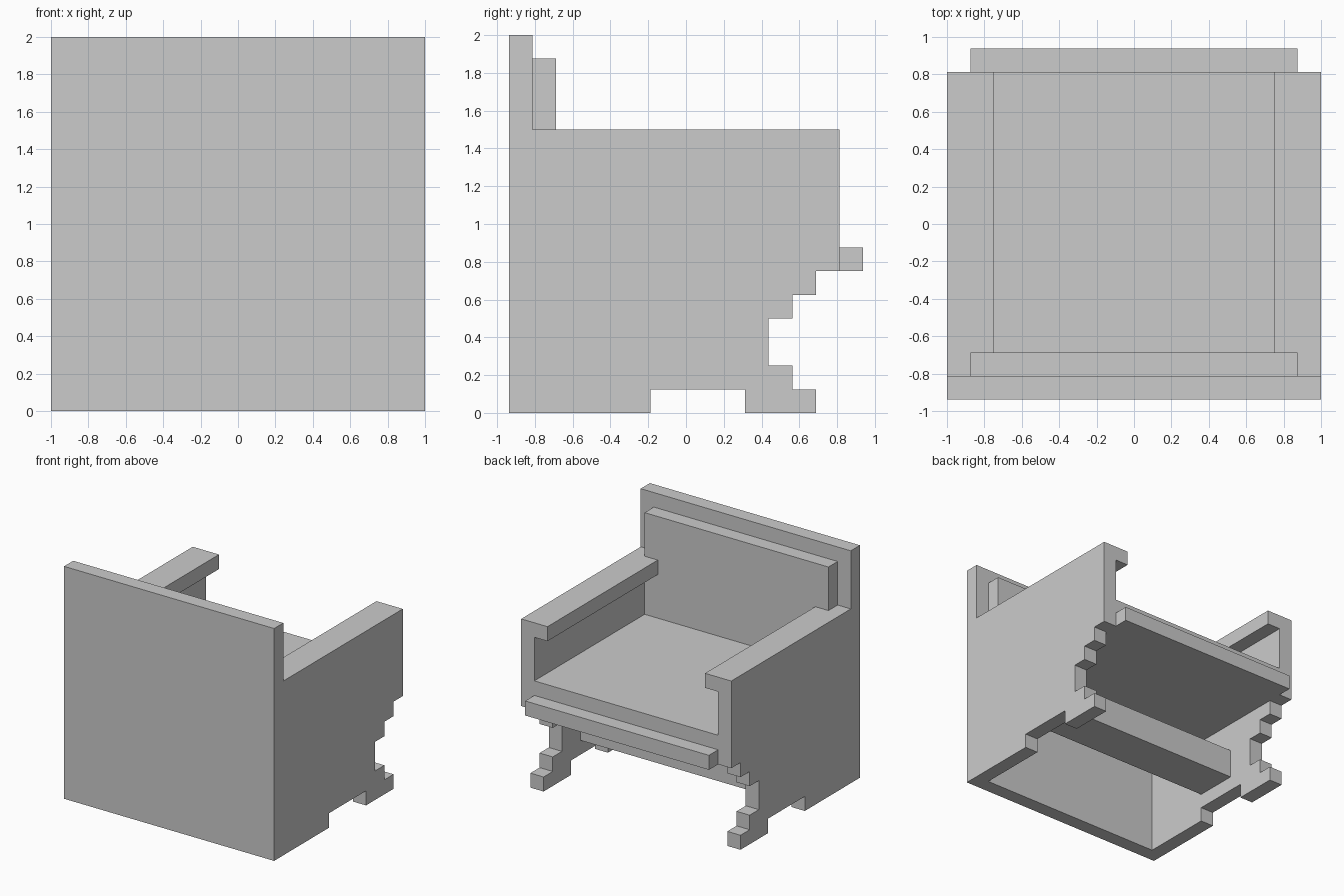
import bpy
import bmesh

if "Cube" in bpy.data.objects:
    bpy.data.objects.remove(bpy.data.objects["Cube"])

U = 0.125  # building-block unit

grey = bpy.data.materials.new("light_grey")
grey.diffuse_color = (0.6, 0.6, 0.6, 1)
grey.use_nodes = True
grey.node_tree.nodes["Principled BSDF"].inputs["Base Color"].default_value = grey.diffuse_color


def prism(name, profile, x0, x1):
    """Extrude a (y, z) profile from x0 to x1."""
    bm = bmesh.new()
    face = bm.faces.new([bm.verts.new((x0, y, z)) for y, z in profile])
    ext = bmesh.ops.extrude_face_region(bm, geom=[face])
    verts = [v for v in ext["geom"] if isinstance(v, bmesh.types.BMVert)]
    bmesh.ops.translate(bm, verts=verts, vec=(x1 - x0, 0, 0))
    bmesh.ops.recalc_face_normals(bm, faces=bm.faces)
    mesh = bpy.data.meshes.new(name)
    bm.to_mesh(mesh)
    bm.free()
    mesh.materials.append(grey)
    obj = bpy.data.objects.new(name, mesh)
    bpy.context.collection.objects.link(obj)
    return obj


def box(name, x, y, z):
    return prism(name, [(y[0], z[0]), (y[1], z[0]), (y[1], z[1]), (y[0], z[1])], *x)


BACK, FRONT, INNER = -6.5 * U, 6.5 * U, 7 * U

# Tall back panel and the cushion leaning on it
box("back_panel", (-1, 1), (BACK - U, BACK), (0, 2))
box("back_cushion", (-INNER, INNER), (BACK, BACK + U), (1, 1.875))

# Seat slab with a lip along its front edge
box("seat", (-INNER, INNER), (BACK, FRONT), (0.75, 1))
box("seat_lip", (-INNER, INNER), (FRONT, FRONT + U), (0.75, 0.875))

# Crossbar between the legs
box("crossbar", (-INNER, INNER), (-1.5 * U, 1.5 * U), (0.25, 0.5))

# Side panels: stepped front leg, notch between the feet
steps = [(-6.5, 12), (6.5, 12), (6.5, 6), (5.5, 6), (5.5, 5), (4.5, 5), (4.5, 4),
         (3.5, 4), (3.5, 2), (4.5, 2), (4.5, 1), (5.5, 1), (5.5, 0),
         (2.5, 0), (2.5, 1), (-1.5, 1), (-1.5, 0), (-6.5, 0)]
profile = [(y * U, z * U) for y, z in steps]
for side, s in (("left", -1), ("right", 1)):
    prism(side + "_side_panel", profile, s * INNER, s)
    # Armrest ledge overhanging the seat
    box(side + "_armrest", (s * 0.75, s * INNER), (BACK, FRONT), (1.375, 1.5))
